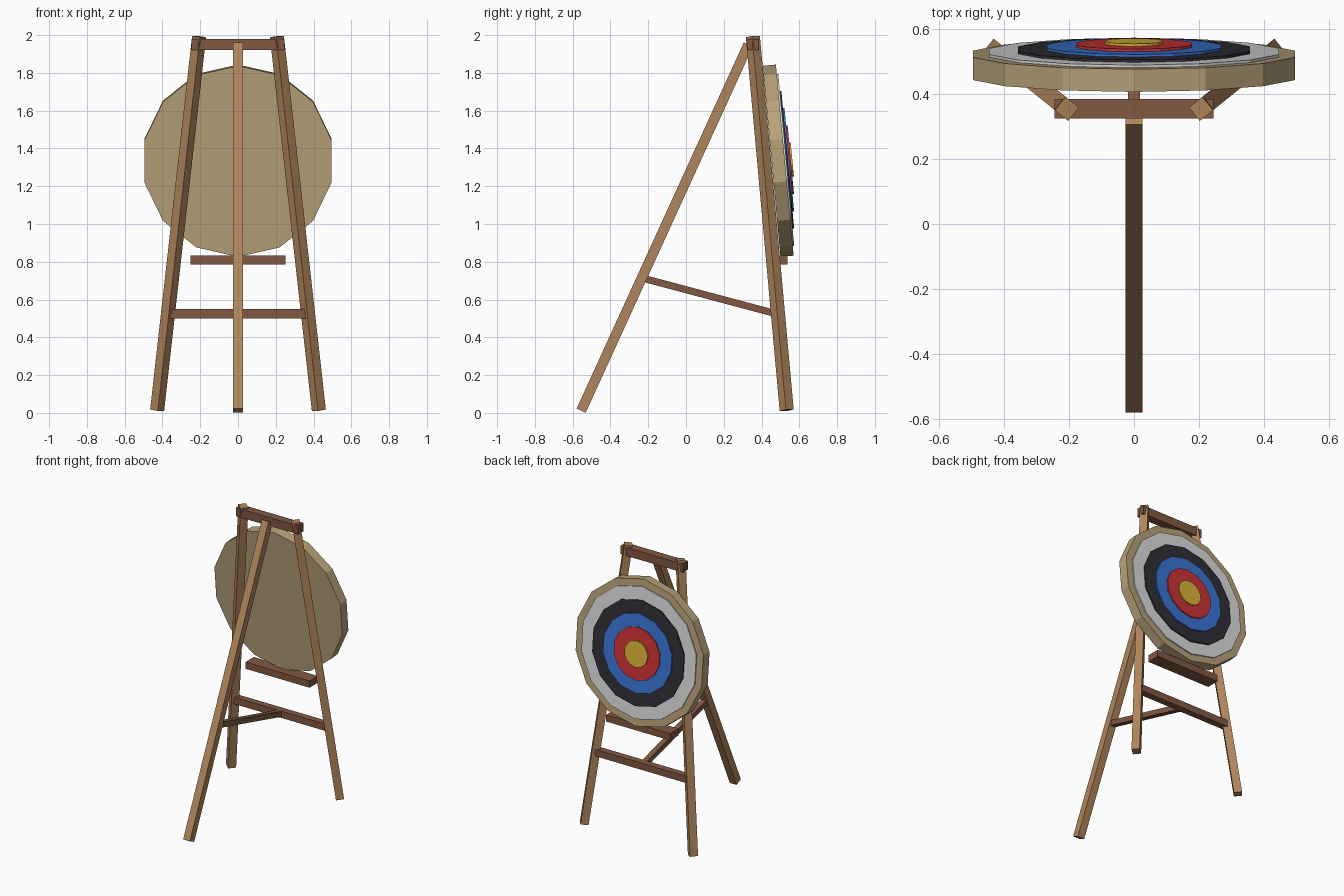
import bpy, math
from mathutils import Vector, Matrix

if "Cube" in bpy.data.objects:
    bpy.data.objects.remove(bpy.data.objects["Cube"])


def material(name, r, g, b):
    def lin(c):
        c /= 255
        return c / 12.92 if c <= 0.04045 else ((c + 0.055) / 1.055) ** 2.4
    m = bpy.data.materials.new(name)
    m.diffuse_color = (lin(r), lin(g), lin(b), 1)
    m.use_nodes = True
    m.node_tree.nodes["Principled BSDF"].inputs["Base Color"].default_value = m.diffuse_color
    return m


WOOD = material("light_wood", 176, 133, 92)
DARK = material("dark_wood", 130, 88, 66)
STRAW = material("straw", 184, 163, 122)
WHITE = material("white_paint", 218, 220, 219)
BLACK = material("black_paint", 46, 46, 53)
BLUE = material("blue_paint", 57, 115, 210)
RED = material("red_paint", 206, 52, 54)
GOLD = material("gold_paint", 218, 180, 56)


def prism(name, profile, z0, z1, matrix, mat):
    """Extrude a 2D profile along local z, then place it."""
    n = len(profile)
    verts = [matrix @ Vector((x, y, z)) for z in (z0, z1) for x, y in profile]
    faces = [tuple(reversed(range(n))), tuple(range(n, 2 * n))]
    faces += [(i, (i + 1) % n, n + (i + 1) % n, n + i) for i in range(n)]
    me = bpy.data.meshes.new(name)
    me.from_pydata(verts, [], faces)
    me.materials.append(mat)
    ob = bpy.data.objects.new(name, me)
    bpy.context.collection.objects.link(ob)
    return ob


def frame(x, y, z, origin):
    return Matrix.Translation(origin) @ Matrix((x, y, z)).transposed().to_4x4()


def rect(w, h):
    return [(-w / 2, -h / 2), (w / 2, -h / 2), (w / 2, h / 2), (-w / 2, h / 2)]


def beam(name, a, b, w, h, mat):
    """Straight bar from a to b; w is the level side, h the other."""
    a, b = Vector(a), Vector(b)
    d = (b - a).normalized()
    side = Vector((0, 0, 1)).cross(d).normalized()
    return prism(name, rect(w, h), 0, (b - a).length, frame(side, d.cross(side), d, a), mat)


# Legs
for s, label in ((-1, "left"), (1, "right")):
    beam(f"{label}_leg", (s * 0.428, 0.533, 0.014), (s * 0.206, 0.354, 1.992), 0.053, 0.053, WOOD)
beam("prop_leg", (0, -0.555, 0.012), (0, 0.33, 1.95), 0.053, 0.053, WOOD)

# Cross pieces
beam("top_bar", (-0.245, 0.355, 1.95), (0.245, 0.355, 1.95), 0.06, 0.06, DARK)
beam("lower_rung", (-0.365, 0.487, 0.525), (0.365, 0.487, 0.525), 0.048, 0.048, DARK)
beam("target_shelf", (-0.252, 0.491, 0.81), (0.252, 0.491, 0.81), 0.094, 0.048, DARK)
beam("prop_brace", (0, -0.235, 0.715), (0, 0.485, 0.523), 0.037, 0.037, DARK)

# Target: fourteen-sided straw disc leaning with the legs
SIDES, R = 14, 0.508
t = math.radians(5.3)
up = Vector((0, -math.sin(t), math.cos(t)))
normal = Vector((0, math.cos(t), math.sin(t)))
place = frame(Vector((-1, 0, 0)), up, normal, Vector((0, 0.488, 1.335)))


def ring(r):
    return [(r * math.sin(-2 * math.pi * i / SIDES), r * math.cos(2 * math.pi * i / SIDES))
            for i in range(SIDES)]


prism("straw_disc", ring(R), -0.035, 0.035, place, STRAW)

# Stacked painted rings
paints = (("white", WHITE), ("black", BLACK), ("blue", BLUE), ("red", RED), ("gold", GOLD))
for k, (label, mat) in enumerate(paints):
    z = 0.035 + 0.008 * k
    prism(f"{label}_ring", ring(R * (0.9 - 0.18 * k)), z - 0.001, z + 0.008, place, mat)
